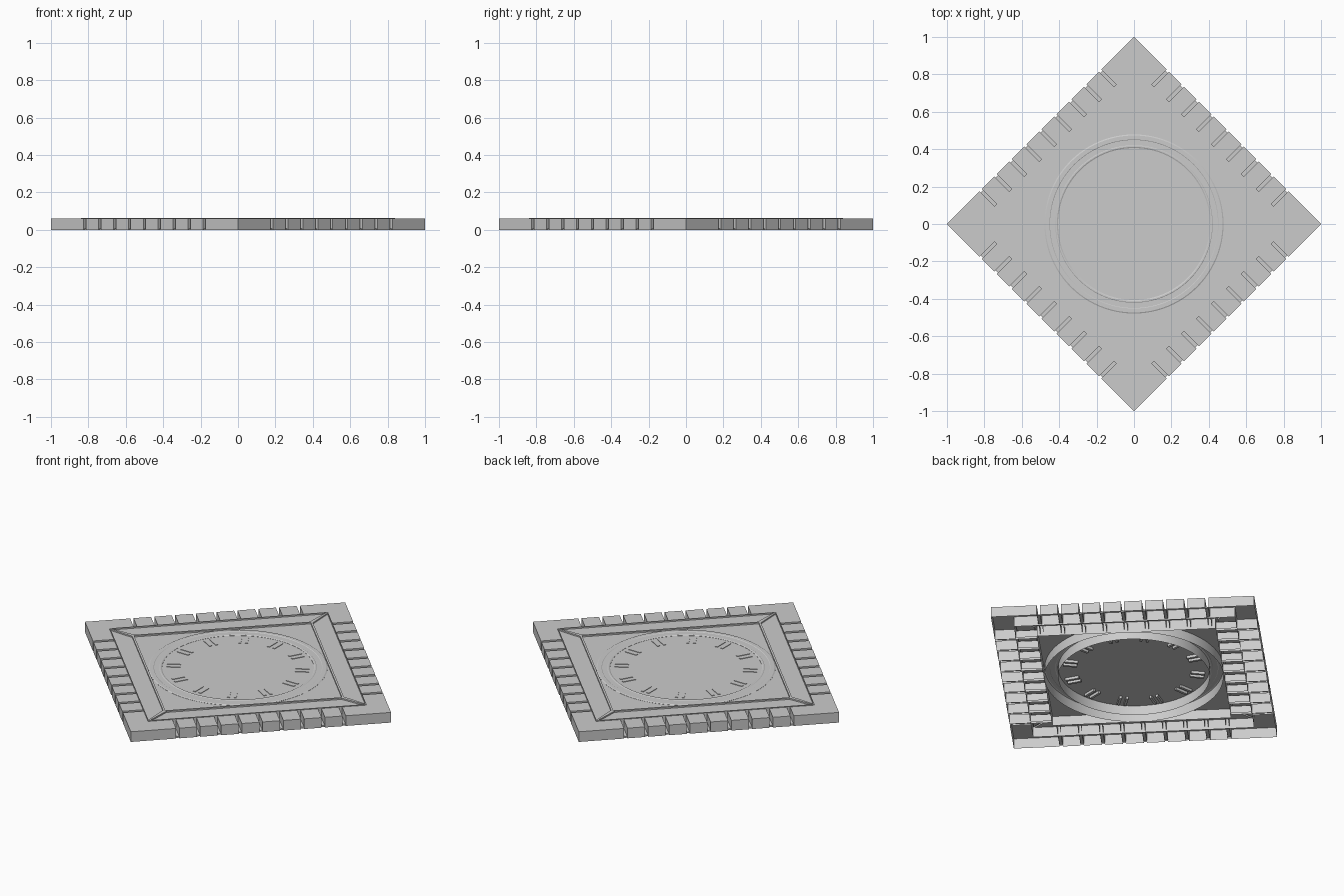
import bpy, bmesh, math
from mathutils import Matrix, Vector

if "Cube" in bpy.data.objects:
    bpy.data.objects.remove(bpy.data.objects["Cube"])

TURN = Matrix.Rotation(math.radians(45), 4, 'Z')
S = math.sqrt(0.5)      # half side of the diamond plate
F, P = 0.594, 0.48      # frame outer and inner half sides
TOP = 0.06
W = 0.009               # half width of a groove
R_OUT, R_IN = 0.479, 0.406


def finish(name, bm, smooth=False):
    bmesh.ops.remove_doubles(bm, verts=bm.verts, dist=1e-5)
    bm.transform(TURN)
    me = bpy.data.meshes.new(name)
    bm.to_mesh(me)
    bm.free()
    ob = bpy.data.objects.new(name, me)
    bpy.context.collection.objects.link(ob)
    if smooth:
        bpy.context.view_layer.objects.active = ob
        ob.select_set(True)
        bpy.ops.object.shade_smooth_by_angle(angle=math.radians(25))
        ob.select_set(False)
    return ob


def face(bm, pts):
    return bm.faces.new([bm.verts.new(p) for p in pts])


def shell(bm, outline, z0, z1, m):
    """Cap and side walls, open underneath."""
    face(bm, [m @ Vector((x, y, z1)) for x, y in outline])
    for a, b in zip(outline, outline[1:] + outline[:1]):
        face(bm, [m @ Vector(p) for p in
                  ((*a, z0), (*b, z0), (*b, z1), (*a, z1))])


def loop(r, z, square=False, n=96):
    pts = []
    for i in range(n):
        a = math.tau * i / n
        c, s = math.cos(a), math.sin(a)
        k = r / max(abs(c), abs(s)) if square else r
        pts.append((k * c, k * s, z))
    return pts


def skin(bm, loops):
    n = len(loops[0])
    for a, b in zip(loops, loops[1:]):
        for i in range(n):
            j = (i + 1) % n
            face(bm, (a[i], a[j], b[j], b[i]))


sides = [Matrix.Rotation(math.radians(90 * k), 4, 'Z') for k in range(4)]
grooves = [-0.452 + 0.113 * i for i in range(9)]

# Outer border: blocks along each side and L-shaped corners
bm = bmesh.new()
for m in sides:
    for a, b in zip(grooves, grooves[1:]):
        shell(bm, [(a + W, -S), (b - W, -S), (b - W, -F), (a + W, -F)], 0, TOP, m)
    g = grooves[-1] + W
    shell(bm, [(g, -S), (S, -S), (S, -g), (F, -g), (F, -F), (g, -F)], 0, TOP, m)
finish("border_blocks", bm)

# Groove floors and the ribs that continue under the frame
bm = bmesh.new()
for m in sides:
    for g in grooves:
        face(bm, [m @ Vector(p) for p in
                  ((g - W, -S + .008, .008), (g + W, -S + .008, .008),
                   (g + W, -F, .008), (g - W, -F, .008))])
        face(bm, [m @ Vector(p) for p in
                  ((g - W, -S + .008, 0), (g + W, -S + .008, 0),
                   (g + W, -S + .008, .008), (g - W, -S + .008, .008))])
        for x in (g - W, g + W):
            if abs(x) < P:
                face(bm, [m @ Vector(p) for p in
                          ((x, -F, .008), (x, -P, .008), (x, -P, .05), (x, -F, .05))])
finish("groove_floors", bm)

# Mitred frame with four sunk panels
bm = bmesh.new()
tops = []
Z = TOP + 0.004
for m in sides:
    tops.append(face(bm, [m @ Vector(p) for p in
                          ((-F, -F, Z), (F, -F, Z), (P, -P, Z), (-P, -P, Z))]))
    for h in (F, P):
        face(bm, [m @ Vector(p) for p in
                  ((-h, -h, 0), (h, -h, 0), (h, -h, Z), (-h, -h, Z))])
bm.normal_update()
panels = bmesh.ops.inset_individual(bm, faces=tops, thickness=0.012, depth=0)
ext = bmesh.ops.extrude_discrete_faces(bm, faces=tops)
for f in ext["faces"]:
    old = [v.co.copy() for v in f.verts]
    for v in f.verts:
        v.co.z -= 0.008
    new = [v.co.copy() for v in f.verts]
finish("mitred_frame", bm)

# Inner field with a round opening
bm = bmesh.new()
skin(bm, [loop(P, 0.056, True), loop(R_OUT, 0.056)])
bmesh.ops.recalc_face_normals(bm, faces=bm.faces)
finish("inner_field", bm)

# Chapter ring, open underneath
bm = bmesh.new()
skin(bm, [loop(r, z) for r, z in
          ((R_OUT, 0), (R_OUT, .057), (R_OUT - .006, .06), (.452, .06), (.449, .058),
           (.421, .058), (.418, .06), (R_IN + .006, .06), (R_IN, .057), (R_IN, 0))])
finish("dial_ring", bm, True)

# Dial disc
bm = bmesh.new()
face(bm, loop(R_IN, 0.056))
finish("dial_disc", bm)

# Plain hour markers: pairs of bars standing through the disc
bm = bmesh.new()
for k in range(12):
    a = math.radians(45 + 30 * k)
    for off in (-0.018, 0.018):
        mat = (Matrix.Rotation(a, 4, 'Z') @ Matrix.Translation((0.345, off, 0.05))
               @ Matrix.Diagonal((0.075, 0.014, 0.018, 1)))
        bmesh.ops.create_cube(bm, size=1, matrix=mat)
finish("hour_markers", bm)
